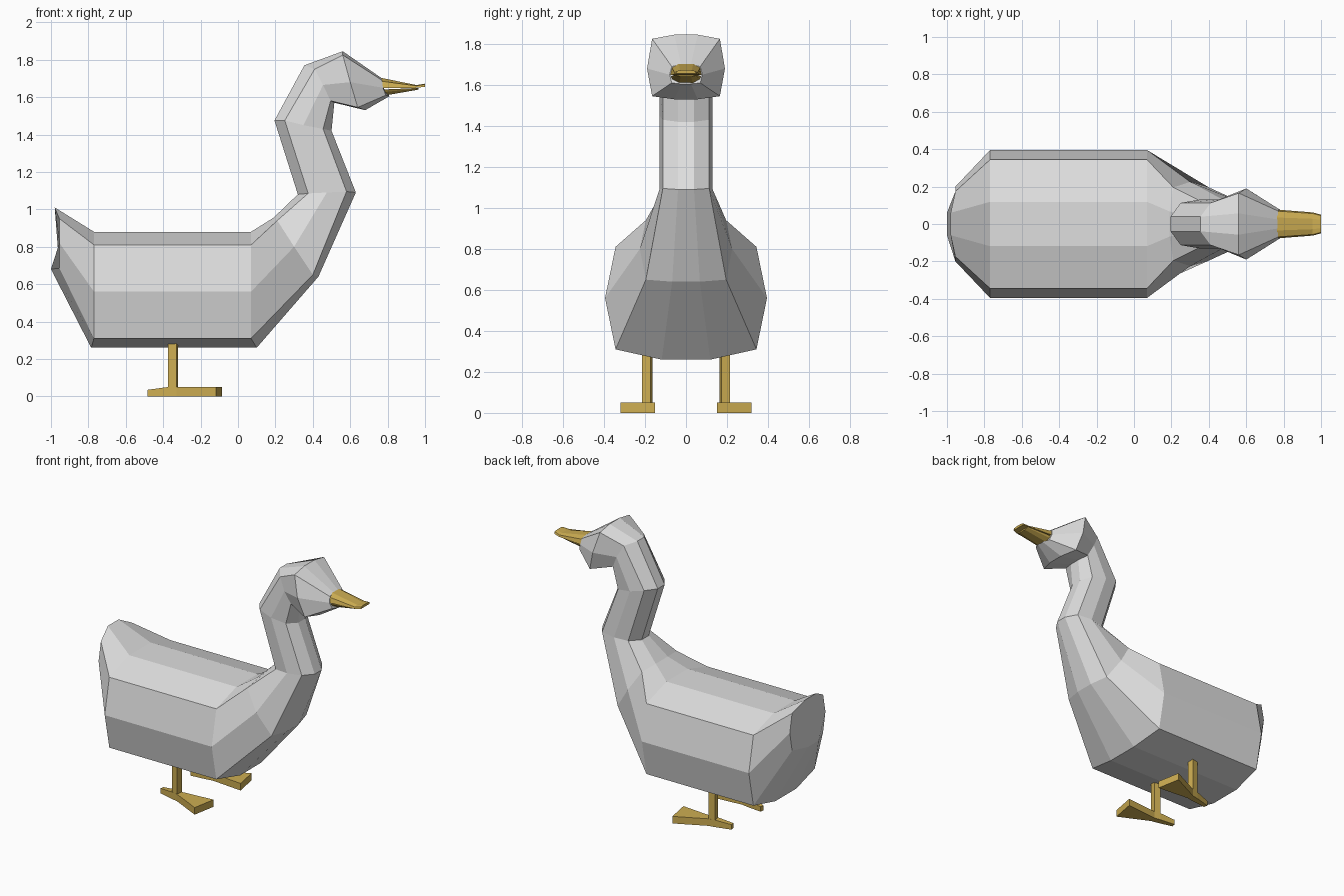
import bpy, bmesh, math
from mathutils import Matrix, Vector


def material(name, rgb):
    m = bpy.data.materials.new(name)
    m.diffuse_color = (*rgb, 1)
    return m


grey = material("pale grey feathers", (0.74, 0.74, 0.74))
gold = material("dull gold skin", (0.61, 0.42, 0.085))


def loft(name, rings, ratios, mat, matrix=Matrix()):
    """Skin symmetric rings; each ring = (half width, [(x, z) from top to bottom])."""
    bm = bmesh.new()
    loops = []
    for width, rows in rings:
        half = [Vector((x, width * r, z)) for (x, z), r in zip(rows, ratios)]
        full = half + [Vector((p.x, -p.y, p.z)) for p in reversed(half)]
        loops.append([bm.verts.new(matrix @ p) for p in full])
    n = len(loops[0])
    for a, b in zip(loops, loops[1:]):
        for i in range(n):
            j = (i + 1) % n
            bm.faces.new((a[i], a[j], b[j], b[i]))
    bm.faces.new(loops[0])
    bm.faces.new(loops[-1])
    bmesh.ops.recalc_face_normals(bm, faces=bm.faces)
    mesh = bpy.data.meshes.new(name)
    bm.to_mesh(mesh)
    bm.free()
    mesh.materials.append(mat)
    ob = bpy.data.objects.new(name, mesh)
    bpy.context.collection.objects.link(ob)
    return ob


# Body, neck and head: one ten-sided skin from tail to bill
body_rings = [
    (0.20, [(-0.98, 1.01), (-0.955, 0.95), (-0.955, 0.82), (-0.955, 0.685), (-1.0, 0.68)]),
    (0.395, [(-0.77, 0.88), (-0.77, 0.81), (-0.77, 0.56), (-0.77, 0.31), (-0.785, 0.26)]),
    (0.395, [(0.07, 0.88), (0.07, 0.81), (0.07, 0.56), (0.07, 0.31), (0.10, 0.26)]),
    (0.225, [(0.19, 0.955), (0.21, 0.94), (0.30, 0.80), (0.40, 0.65), (0.43, 0.64)]),
    (0.13, [(0.32, 1.08), (0.375, 1.085), (0.475, 1.09), (0.58, 1.095), (0.63, 1.09)]),
    (0.13, [(0.195, 1.475), (0.25, 1.475), (0.35, 1.45), (0.455, 1.43), (0.50, 1.42)]),
    (0.13, [(0.355, 1.77), (0.41, 1.75), (0.455, 1.665), (0.495, 1.58), (0.515, 1.57)]),
    (0.19, [(0.56, 1.845), (0.56, 1.825), (0.60, 1.68), (0.64, 1.545), (0.68, 1.53)]),
    (0.08, [(0.77, 1.70), (0.77, 1.69), (0.775, 1.65), (0.79, 1.61), (0.81, 1.605)]),
]
loft("body", body_rings, (0.3, 0.87, 1, 0.87, 0.3), grey)

# Bill: upper and lower halves with a thin slit between
loft("upper_bill", [
    (0.077, [(0.765, 1.703), (0.765, 1.685), (0.765, 1.648)]),
    (0.062, [(0.955, 1.664), (0.955, 1.660), (0.955, 1.650)]),
    (0.05, [(1.0, 1.672), (1.0, 1.668), (1.0, 1.655)]),
], (0.45, 0.9, 1), gold)
loft("lower_bill", [
    (0.075, [(0.765, 1.640), (0.765, 1.625), (0.765, 1.605)]),
    (0.056, [(0.965, 1.649), (0.965, 1.646), (0.965, 1.640)]),
], (1, 0.9, 0.45), gold)

# Legs and splayed feet
for side, word in ((1, "left"), (-1, "right")):
    place = (Matrix.Translation((-0.347, side * 0.19, 0))
             @ Matrix.Rotation(side * math.radians(10.4), 4, 'Z'))
    loft(word + "_leg", [
        (0.022, [(-0.023, 0.30), (-0.023, 0.02)]),
        (0.022, [(0.023, 0.30), (0.023, 0.02)]),
    ], (1, 1), gold, place)
    loft(word + "_foot", [
        (0.014, [(-0.136, 0.035), (-0.136, 0)]),
        (0.023, [(-0.023, 0.05), (-0.023, 0)]),
        (0.023, [(0.023, 0.05), (0.023, 0)]),
        (0.086, [(0.25, 0.05), (0.25, 0)]),
    ], (1, 1), gold, place)
